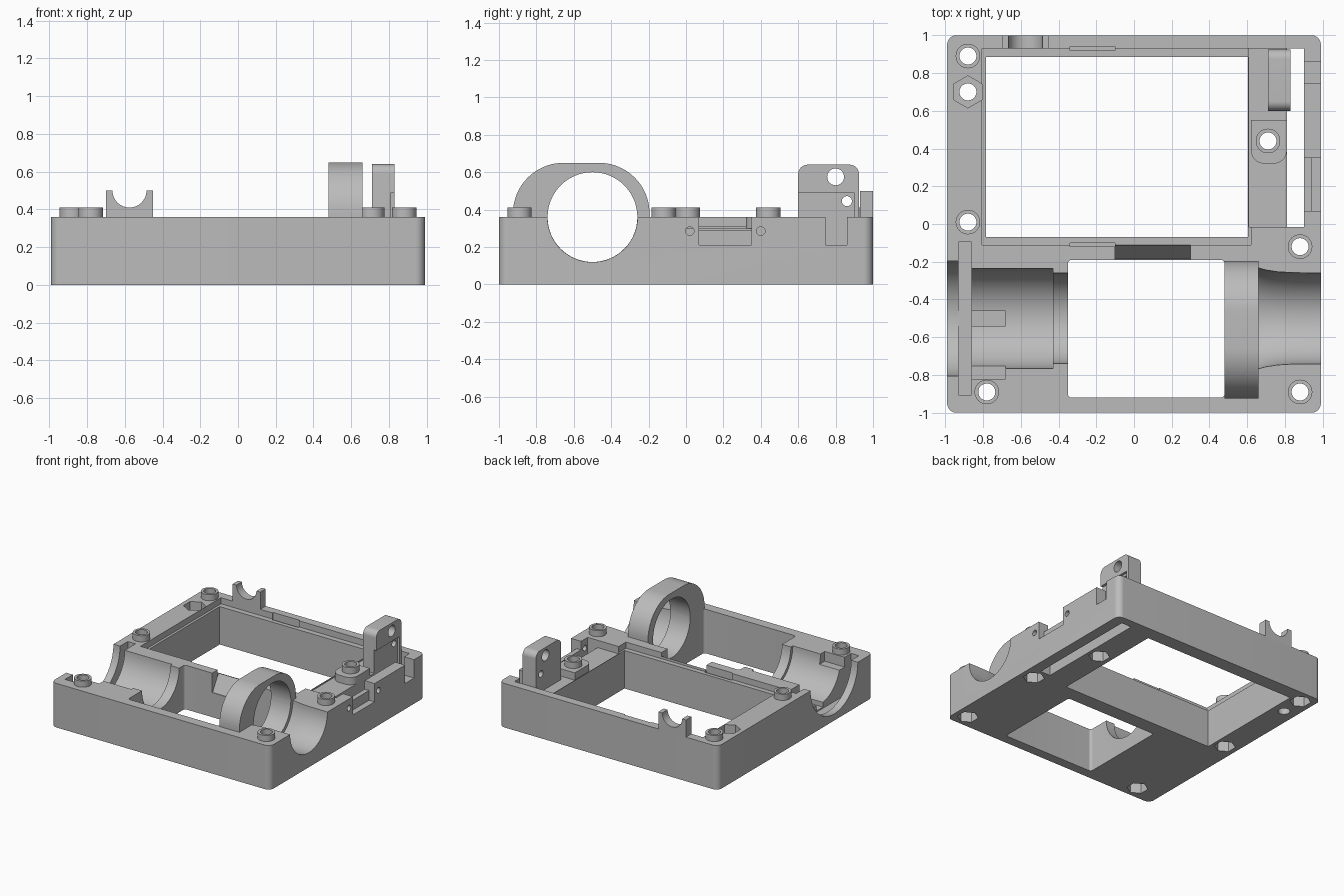
import bpy, bmesh, math

cube = bpy.data.objects.get("Cube")
if cube:
    bpy.data.objects.remove(cube, do_unlink=True)

grey = bpy.data.materials.new("plain_grey")
grey.use_nodes = True
grey.diffuse_color = (0.5, 0.5, 0.5, 1)
grey.node_tree.nodes["Principled BSDF"].inputs["Base Color"].default_value = (0.5, 0.5, 0.5, 1)

TOP = 0.36           # deck height
BORE = (-0.5, TOP)   # bore axis (y, z)


# ---- outlines ----
def circle(c, r, n=64, turn=0.0):
    return [(c[0] + r * math.cos(math.tau * i / n + turn),
             c[1] + r * math.sin(math.tau * i / n + turn)) for i in range(n)]


def rect(u0, u1, v0, v1):
    return [(u0, v0), (u1, v0), (u1, v1), (u0, v1)]


def rounded(u0, u1, v0, v1, radii, n=12):
    """Rectangle with one radius per corner, counter-clockwise from lower left."""
    pts = []
    corners = [(u0, v0, 1, 1), (u1, v0, -1, 1), (u1, v1, -1, -1), (u0, v1, 1, -1)]
    for k, ((u, v, su, sv), r) in enumerate(zip(corners, radii)):
        if r == 0:
            pts.append((u, v))
            continue
        for i in range(n + 1):
            a = math.pi + (k + i / n) * math.pi / 2
            pts.append((u + su * r + r * math.cos(a), v + sv * r + r * math.sin(a)))
    return pts


# ---- solids ----
def loft(name, axis, sections):
    """Solid through (position, outline) sections stacked along an axis."""
    place = {"x": lambda u, v, a: (a, u, v),
             "y": lambda u, v, a: (u, a, v),
             "z": lambda u, v, a: (u, v, a)}[axis]
    bm = bmesh.new()
    rings = [[bm.verts.new(place(u, v, a)) for u, v in pts] for a, pts in sections]
    bm.faces.new(rings[0])
    bm.faces.new(rings[-1])
    for low, high in zip(rings, rings[1:]):
        for i in range(len(low)):
            j = (i + 1) % len(low)
            bm.faces.new((low[i], low[j], high[j], high[i]))
    bmesh.ops.recalc_face_normals(bm, faces=bm.faces)
    mesh = bpy.data.meshes.new(name)
    bm.to_mesh(mesh)
    bm.free()
    mesh.materials.append(grey)
    ob = bpy.data.objects.new(name, mesh)
    bpy.context.collection.objects.link(ob)
    return ob


def prism(name, axis, a, b, pts):
    return loft(name, axis, [(a, pts), (b, pts)])


def cut(ob, cutter):
    cutter.hide_render = True
    mod = ob.modifiers.new("cut", "BOOLEAN")
    mod.operation, mod.solver, mod.object = "DIFFERENCE", "EXACT", cutter
    bpy.context.view_layer.objects.active = ob
    bpy.ops.object.modifier_apply(modifier=mod.name)
    bpy.data.objects.remove(cutter, do_unlink=True)


def carve(ob, axis, a, b, pts):
    cut(ob, prism("cutter", axis, a, b, pts))


def carve_box(ob, x0, x1, y0, y1, z0, z1=0.5):
    carve(ob, "z", z0, z1, rect(x0, x1, y0, y1))


# ---- base frame ----
frame = prism("base_frame", "z", 0, TOP, rounded(-0.99, 0.99, -1, 1, [0.05] * 4))

# large opening with its stepped rim, and the front bay
carve_box(frame, -0.805, 0.62, -0.11, 0.93, 0.31)
carve_box(frame, -0.785, 0.605, -0.07, 0.885, -0.1)
carve(frame, "z", -0.1, 0.5, rounded(-0.35, 0.48, -0.92, -0.19, [0.02] * 4))
carve_box(frame, -0.34, -0.1, 0.92, 0.94, 0.27)
carve_box(frame, -0.34, -0.1, -0.12, -0.1, 0.27)
carve(frame, "x", -0.1, 0.3, [(-0.11, 0.4), (-0.2, 0.4), (-0.2, 0.2), (-0.185, 0.2), (-0.11, 0.33)])

# side pocket and its through slot
carve_box(frame, 0.61, 0.815, -0.015, 0.93, 0.3)
carve_box(frame, 0.81, 0.9, -0.015, 0.93, -0.1)

# stepped channel on the right side
for x0, x1, r in [(-1.1, -0.92, 0.305), (-0.93, -0.43, 0.265), (-0.44, -0.3, 0.24)]:
    carve(frame, "x", x0, x1, circle(BORE, r))
carve_box(frame, -0.93, -0.86, -0.905, -0.095, 0.05)
carve_box(frame, -0.87, -0.68, -0.54, -0.46, 0.06)
carve_box(frame, -0.87, -0.68, -0.82, -0.75, 0.28)

# flared channel on the left side
flare = [(0.4, 0.24), (0.659, 0.24), (0.66, 0.267), (0.7, 0.256),
         (0.76, 0.247), (0.84, 0.242), (1.1, 0.24)]
cut(frame, loft("cutter", "x", [(x, circle(BORE, r)) for x, r in flare]))

# left wall: stepped notch, pin holes, strap notch
carve_box(frame, 0.94, 1.1, 0.07, 0.35, 0.21)
carve_box(frame, 0.88, 1.1, 0.07, 0.35, 0.29)
carve_box(frame, 0.88, 1.1, 0.745, 0.86, 0.21)
for y in (0.02, 0.4):
    carve(frame, "x", 0.88, 1.1, circle((y, 0.285), 0.023, 24))

# pillar for the middle screw
pillar = prism("screw_pillar", "z", 0.29, TOP,
               rounded(0.62, 0.81, 0.32, 0.55, [0.07, 0.07, 0, 0]))
carve(pillar, "z", 0, 0.5, circle((0.71, 0.44), 0.045, 32))

# ---- screw bosses, with hexagonal nut pockets underneath ----
screws = [(-0.88, 0.89), (-0.88, 0.01), (-0.78, -0.89),
          (0.71, 0.44), (0.88, -0.12), (0.88, -0.89)]
parts = [frame, pillar]
for c in screws:
    carve(frame, "z", -0.1, 0.5, circle(c, 0.045, 32))
    carve(frame, "z", -0.1, 0.1, circle(c, 0.08, 6, math.pi / 6))
    boss = prism("screw_boss", "z", TOP - 0.01, 0.41, circle(c, 0.065, 32))
    carve(boss, "z", 0.2, 0.5, circle(c, 0.045, 32))
    parts.append(boss)

# spare nut pocket on the deck
carve(frame, "z", -0.1, 0.5, circle((-0.88, 0.7), 0.045, 32))
carve(frame, "z", 0.26, 0.5, circle((-0.88, 0.7), 0.085, 6, math.pi / 6))

# ---- clamp ring over the bore ----
ring = prism("clamp_ring", "x", 0.48, 0.66,
             rounded(-0.925, -0.195, TOP - 0.01, 0.65, [0, 0, 0.27, 0.27], 20))
carve(ring, "x", 0.4, 0.8, circle(BORE, 0.24))

# ---- upright bracket ----
bracket = prism("upright_bracket", "x", 0.71, 0.83,
                rounded(0.6, 0.925, 0.2, 0.64, [0, 0, 0.05, 0.05]))
carve(bracket, "x", 0.6, 0.9, circle((0.8, 0.575), 0.045, 32))
carve(bracket, "x", 0.6, 0.9, circle((0.86, 0.445), 0.027, 24))
carve_box(bracket, 0.81, 0.9, 0.5, 0.9, 0.1, 0.49)

# ---- half-round saddle on the back edge ----
saddle = prism("cable_saddle", "y", 0.93, 1.0, rect(-0.70, -0.45, TOP - 0.01, 0.5))
carve(saddle, "y", 0.8, 1.1, circle((-0.575, 0.5), 0.09, 48))

# ---- shading ----
parts += [ring, bracket, saddle]
bpy.ops.object.select_all(action="DESELECT")
for ob in parts:
    ob.select_set(True)
bpy.context.view_layer.objects.active = frame
bpy.ops.object.shade_smooth_by_angle(angle=math.radians(25))
